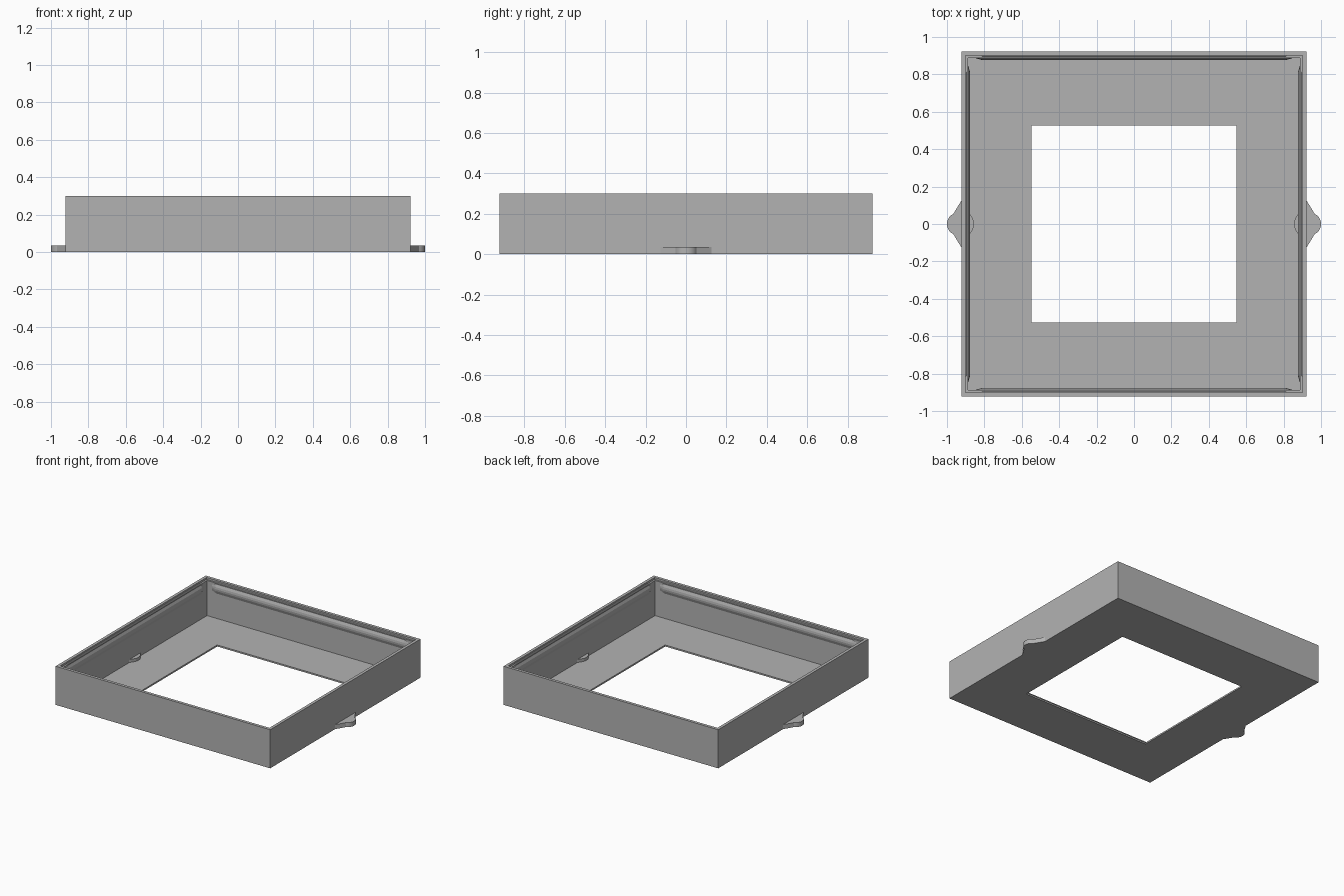
import bpy, bmesh
from math import pi, sin, cos
from mathutils import Matrix

if "Cube" in bpy.data.objects:
    bpy.data.objects.remove(bpy.data.objects["Cube"], do_unlink=True)

grey = bpy.data.materials.new("plain grey")
grey.use_nodes = True
colour = (0.45, 0.45, 0.45, 1)
grey.diffuse_color = colour
grey.node_tree.nodes["Principled BSDF"].inputs["Base Color"].default_value = colour


def finish(bm, name):
    bmesh.ops.recalc_face_normals(bm, faces=bm.faces)
    mesh = bpy.data.meshes.new(name)
    bm.to_mesh(mesh)
    bm.free()
    mesh.materials.append(grey)
    obj = bpy.data.objects.new(name, mesh)
    bpy.context.collection.objects.link(obj)
    return obj


def bridge(bm, a, b):
    for i in range(len(a)):
        j = (i + 1) % len(a)
        bm.faces.new((a[i], a[j], b[j], b[i]))


OUTER, LIP, INNER = 0.923, 0.9, 0.887
HEIGHT, LEDGE, FLOOR = 0.3, 0.285, 0.012

# Tray: rectangular rings joined into one closed shell with a window
rings = [(0.548, 0.527, 0), (OUTER, OUTER, 0), (OUTER, OUTER, HEIGHT),
         (LIP, LIP, HEIGHT), (LIP, LIP, LEDGE), (INNER, INNER, LEDGE),
         (INNER, INNER, FLOOR), (0.548, 0.527, FLOOR)]
bm = bmesh.new()
loops = [[bm.verts.new((sx * x, sy * y, z))
          for sx, sy in ((-1, -1), (1, -1), (1, 1), (-1, 1))] for x, y, z in rings]
for k, loop in enumerate(loops):
    bridge(bm, loop, loops[(k + 1) % len(loops)])
finish(bm, "tray")

# Snap ridges: rounded bead along each inner wall, tapered at both ends
bead = [(-0.02, 0.29), (-0.012, 0.288), (0.002, 0.275), (0.009, 0.258),
        (0.011, 0.243), (0.009, 0.228), (0.0, 0.205), (-0.02, 0.205)]
stations = [(-0.845, 0.1), (-0.81, 1), (0.81, 1), (0.845, 0.1)]
for n, side in enumerate(("front", "left", "back", "right")):
    bm = bmesh.new()
    loops = []
    for x, s in stations:
        loops.append([bm.verts.new((x, -INNER + (d * s if d > 0 else d),
                                    0.25 + (z - 0.25) * (0.6 + 0.4 * s)))
                      for d, z in bead])
    for a, b in zip(loops, loops[1:]):
        bridge(bm, a, b)
    bm.faces.new(loops[0])
    bm.faces.new(loops[-1])
    bm.transform(Matrix.Rotation(n * pi / 2, 4, "Z"))
    finish(bm, side + "_snap_ridge")

# Finger tabs: rounded wedge outside, smaller rounded nub inside the wall
for name, s in (("left", 1), ("right", -1)):
    outline = [(0.905, -0.125), (0.923, -0.125)]
    outline += [(0.95 + 0.05 * cos(a), 0.056 * sin(a))
                for a in (pi * (i / 10 - 0.5) * 0.78 for i in range(11))]
    outline += [(0.923, 0.125), (0.905, 0.125), (0.905, 0.08), (0.887, 0.07)]
    outline += [(0.862, 0.03), (0.857, 0.015), (0.857, -0.015), (0.862, -0.03)]
    outline += [(0.887, -0.07), (0.905, -0.08)]
    bm = bmesh.new()
    low = [bm.verts.new((s * x, y, 0)) for x, y in outline]
    high = [bm.verts.new((s * x, y, 0.035)) for x, y in outline]
    bridge(bm, low, high)
    bm.faces.new(low)
    bm.faces.new(high)
    tab = finish(bm, name + "_finger_tab")
    bpy.ops.object.select_all(action="DESELECT")
    tab.select_set(True)
    bpy.context.view_layer.objects.active = tab
    bpy.ops.object.shade_smooth_by_angle(angle=0.5)
